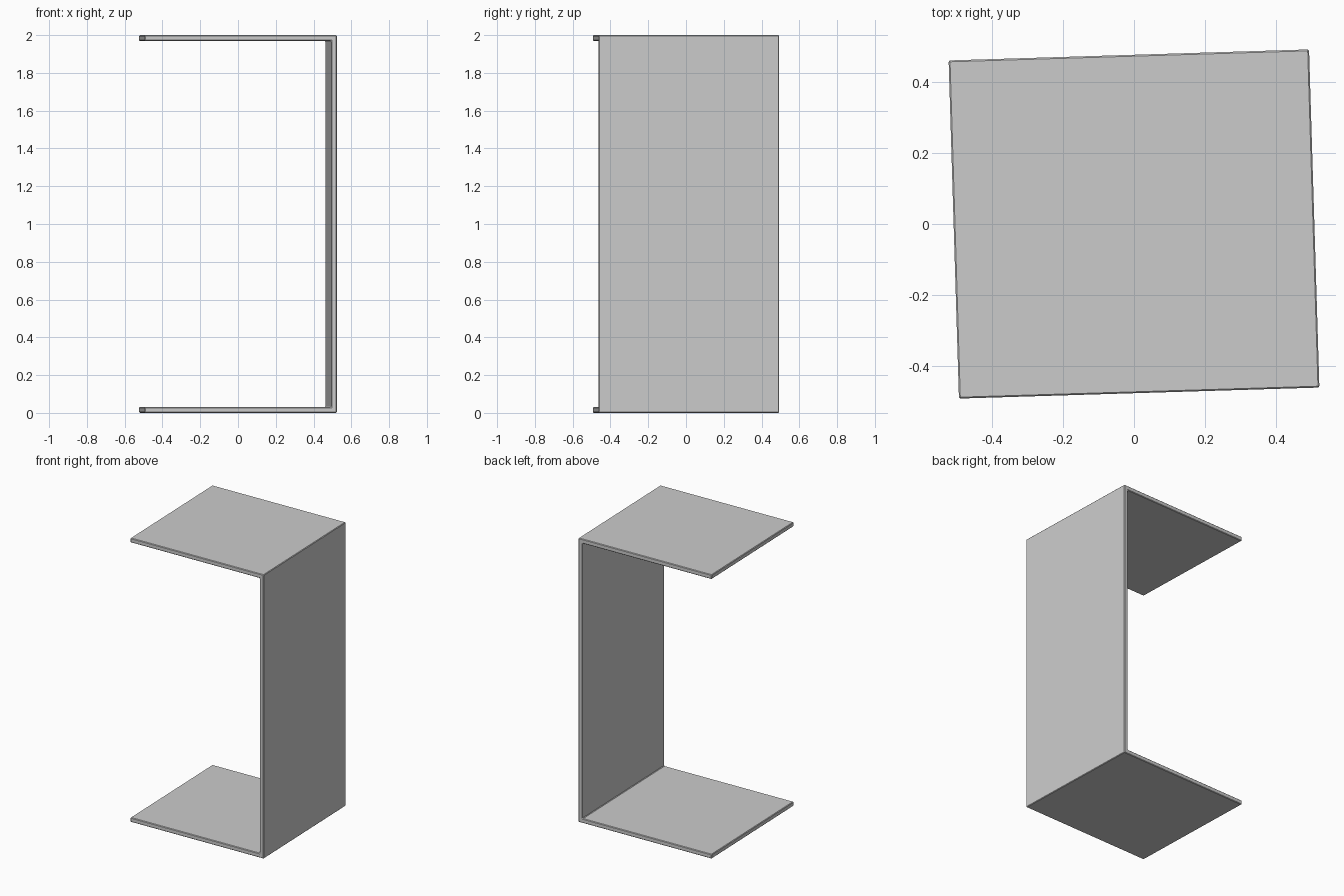
import bpy, bmesh, math

if "Cube" in bpy.data.objects:
    bpy.data.objects.remove(bpy.data.objects["Cube"])

W, D, H, T = 1.018, 0.955, 2.0, 0.031   # width, depth, height, sheet thickness

# C-shaped profile (x, z): floor, right wall and roof in one folded sheet
x0, x1 = -W / 2, W / 2
profile = [(x0, 0), (x1, 0), (x1, H), (x0, H),
           (x0, H - T), (x1 - T, H - T), (x1 - T, T), (x0, T)]

bm = bmesh.new()
face = bm.faces.new([bm.verts.new((x, -D / 2, z)) for x, z in profile])
ext = bmesh.ops.extrude_face_region(bm, geom=[face])
bmesh.ops.translate(bm, vec=(0, D, 0),
                    verts=[v for v in ext["geom"] if isinstance(v, bmesh.types.BMVert)])
bmesh.ops.recalc_face_normals(bm, faces=bm.faces)

# Tiny chamfer along every edge
bmesh.ops.bevel(bm, geom=bm.edges[:], offset=0.004, segments=1, affect='EDGES')

mesh = bpy.data.meshes.new("folded_panel")
bm.to_mesh(mesh)
bm.free()
panel = bpy.data.objects.new("folded_panel", mesh)
panel.rotation_euler.z = math.radians(1.75)   # slight turn seen from the top
bpy.context.collection.objects.link(panel)
